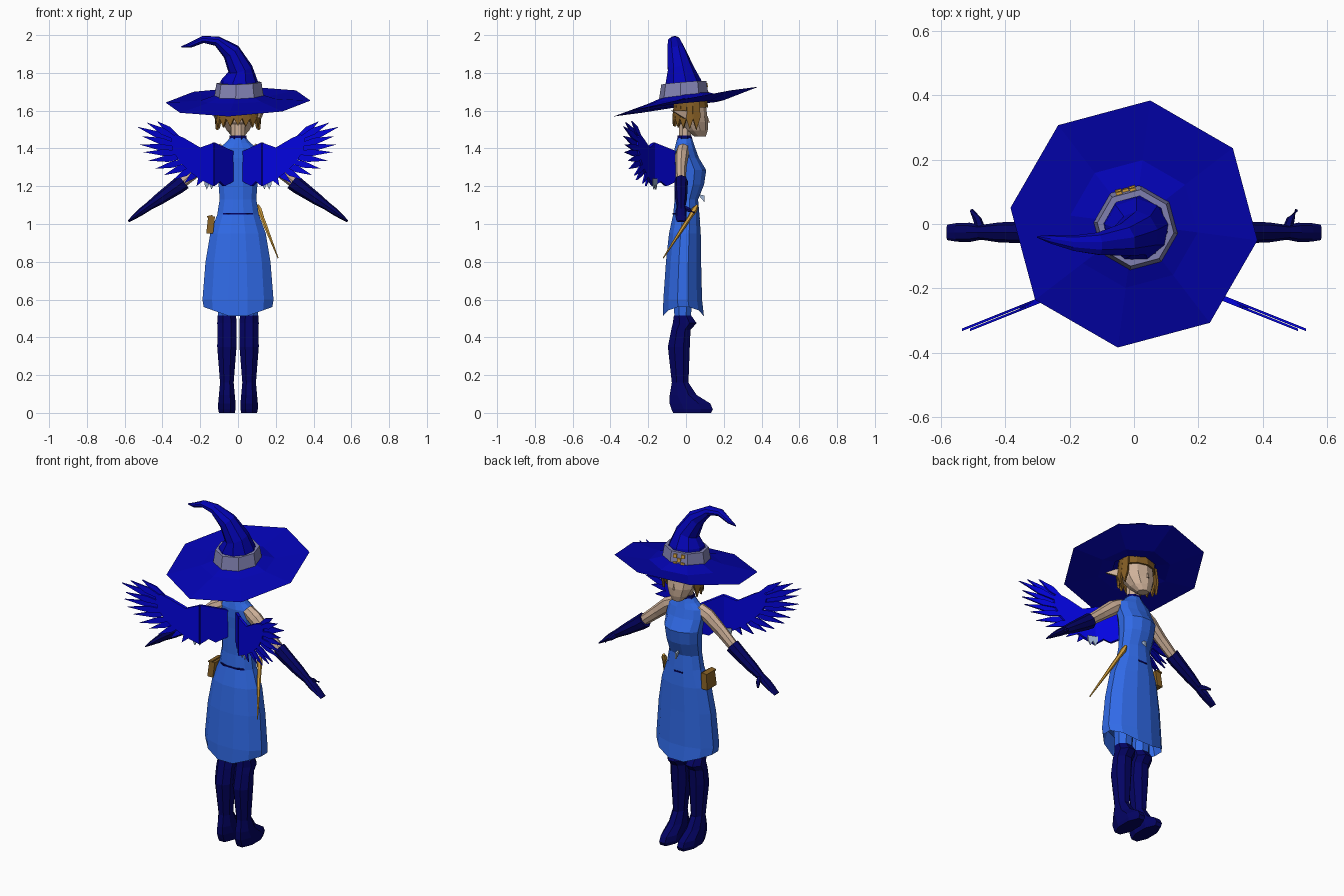
import bpy, bmesh, math
from mathutils import Vector as V

def mat(name, r, g, b):
    m = bpy.data.materials.new(name)
    m.diffuse_color = (r, g, b, 1)
    return m

HAT = mat("royal_blue", .001, .001, .46)
WING = mat("bright_blue", .001, .001, .74)
DRESS = mat("sky_blue", .03, .145, .80)
NAVY = mat("navy", .001, .001, .125)
SKIN = mat("skin", .62, .44, .32)
HAIR = mat("hair_brown", .23, .11, .018)
BAND = mat("grey_lilac", .23, .23, .46)
GOLD = mat("gold", .64, .34, .045)
LEATHER = mat("leather", .25, .125, .02)
PALE = mat("pale_blue", .35, .46, .66)

def finish(name, bm, material):
    bmesh.ops.recalc_face_normals(bm, faces=bm.faces)
    me = bpy.data.meshes.new(name)
    bm.to_mesh(me)
    bm.free()
    me.materials.append(material)
    ob = bpy.data.objects.new(name, me)
    bpy.context.collection.objects.link(ob)
    return ob

def loft(name, rings, material, bm=None, caps=True, closed=False):
    """Skin a list of point rings; closed joins last ring to first."""
    own = bm is None
    bm = bm or bmesh.new()
    vs = [[bm.verts.new(p) for p in r] for r in rings]
    n = len(vs[0])
    pairs = list(zip(vs, vs[1:])) + ([(vs[-1], vs[0])] if closed else [])
    for a, b in pairs:
        for i in range(n):
            j = (i + 1) % n
            bm.faces.new((a[i], a[j], b[j], b[i]))
    if caps and not closed:
        bm.faces.new(vs[0])
        bm.faces.new(vs[-1])
    if own:
        return finish(name, bm, material)

def oval(z, xc, rx, yb, yf, n=12, lift=0):
    """Horizontal ring with exact extents; lift raises the sides."""
    out = []
    ks = 1 / math.cos(math.pi / n)
    ky = ks if n % 4 == 0 else 1
    for i in range(n):
        a = 2 * math.pi * (i + .5) / n
        out.append(V((xc + rx * ks * math.cos(a), (yb + yf) / 2 + (yf - yb) / 2 * ky * math.sin(a),
                      z + lift * abs(math.cos(a)))))
    return out

def tube(name, path, material, n=8):
    """path: (x, y, z, radius_y, radius_other)."""
    pts = [V(p[:3]) for p in path]
    rings = []
    for i, p in enumerate(path):
        d = (pts[min(i + 1, len(pts) - 1)] - pts[max(i - 1, 0)]).normalized()
        a = V((0, 1, 0)) if abs(d.y) < .8 else V((1, 0, 0))
        a = (a - d * a.dot(d)).normalized()
        b = d.cross(a)
        rings.append([pts[i] + a * p[3] * math.cos(2 * math.pi * k / n)
                      + b * p[4] * math.sin(2 * math.pi * k / n) for k in range(n)])
    return loft(name, rings, material)

def prism(bm, pts, off):
    """Thin plate: polygon pts thickened by off."""
    off = V(off)
    loft("", [[V(p) - off for p in pts], [V(p) + off for p in pts]], None, bm)

# ---- Hat brim: eight-sided, dished, tilted up towards the face
def brim(r, z, ty, tx=.035):
    out = []
    for i in range(8):
        a = math.radians(82.5 + 45 * i)
        x, y = r * math.cos(a), r * math.sin(a)
        out.append(V((x, y, z + ty * y + tx * x)))
    return out

loft("hat_brim", [brim(.387, 1.648, .2, .04), brim(.2, 1.658, .1), brim(.12, 1.685, .1),
                  brim(.12, 1.648, .08), brim(.2, 1.634, .1)], HAT, closed=True)

# ---- Hat cone, bent over to one side
tube("hat_cone", [(.005, -.015, 1.67, .115, .115), (.008, -.017, 1.755, .097, .10),
                  (.012, -.03, 1.82, .072, .066), (-.035, -.05, 1.91, .052, .05),
                  (-.11, -.062, 1.968, .036, .027), (-.185, -.06, 1.977, .025, .019),
                  (-.255, -.048, 1.946, .014, .014), (-.30, -.04, 1.937, .003, .004)], HAT, 9)

# ---- Hat band with studs
def shift(ring):
    return [p + V((.005, -.012, 0)) for p in ring]
loft("hat_band", [shift(brim(.118, 1.66, .1)), shift(brim(.134, 1.662, .1)),
                  shift(brim(.12, 1.748, .08)), shift(brim(.10, 1.748, .08))],
     BAND, closed=True)
bm = bmesh.new()
ang = math.radians(105)
out, side = V((math.cos(ang), math.sin(ang), 0)), V((-math.sin(ang), math.cos(ang), 0))
up = V((0, 0, 1)) - out * .16
for u, w in ((0, 0), (-.022, .022), (.022, .022), (-.022, -.022), (.022, -.022)):
    c = V((.005, -.012, 1.714)) + out * .122 + side * u + up * w
    prism(bm, [c + side * a * .01 + up * b * .01 for a, b in ((1, 1), (-1, 1), (-1, -1), (1, -1))],
          out * .004)
finish("band_studs", bm, GOLD)

# ---- Head, neck, hair
loft("head", [oval(1.463, 0, .03, .045, .105, 10), oval(1.495, 0, .06, 0, .115, 10),
              oval(1.54, 0, .082, -.04, .118, 10), oval(1.575, 0, .088, -.048, .112, 10),
              oval(1.67, 0, .086, -.05, .10, 10)], SKIN)
loft("nose", [[V((-.012, .108, 1.535)), V((.012, .108, 1.535)), V((0, .10, 1.585))],
              [V((-.002, .126, 1.538)), V((.002, .126, 1.538)), V((0, .115, 1.57))]], SKIN)
loft("neck", [oval(1.42, 0, .038, -.037, .023, 8), oval(1.53, 0, .038, -.037, .028, 8)], SKIN)
loft("collar", [oval(1.44, 0, .046, -.047, .032, 8), oval(1.468, 0, .044, -.044, .03, 8)], NAVY)
loft("hair_cap", [oval(1.618, 0, .1, -.058, .117, 10), oval(1.675, 0, .1, -.06, .11, 10)], HAIR)
bm = bmesh.new()
for k in range(11):  # pointed locks round the back and sides
    a0 = math.radians(165 + k * 21)
    mid = abs(k - 5) / 5
    def at(a, r, z):
        return V((r * math.cos(a), .03 + .83 * r * math.sin(a), z))
    tip = 1.52 - .022 * mid
    h = math.radians(12)
    prism(bm, [at(a0 - h, .105, 1.66), at(a0 + h, .105, 1.66), at(a0 + h * 1.05, .118, 1.565),
               at(a0, .113, tip), at(a0 - h * 1.05, .118, 1.565)],
          V((math.cos(a0), math.sin(a0), 0)) * .006)
finish("hair_locks", bm, HAIR)

# ---- Dress with dipping hem
loft("dress", [oval(.60, 0, .165, -.10, .065, lift=.03), oval(.495, 0, .182, -.122, .095, lift=.068),
               oval(.60, 0, .188, -.12, .085), oval(.80, 0, .172, -.106, .08),
               oval(.95, 0, .147, -.09, .078), oval(1.05, 0, .11, -.068, .071),
               oval(1.13, 0, .097, -.06, .064), oval(1.21, 0, .103, -.06, .096),
               oval(1.285, 0, .11, -.06, .107), oval(1.35, 0, .113, -.062, .068),
               oval(1.40, 0, .103, -.06, .05), oval(1.43, 0, .065, -.053, .04),
               oval(1.455, 0, .044, -.046, .032)], DRESS)
for name, ys, z, w in (("back_seam", -.071, 1.06, .08), ("front_seam", .075, 1.035, .045)):
    bm = bmesh.new()
    s = 1 if ys > 0 else -1
    prism(bm, [(-w, ys - s * .018, z - .005), (w, ys - s * .018, z - .005), (w * .6, ys, z - .005),
               (-w * .6, ys, z - .005)], (0, 0, .004))
    finish(name, bm, NAVY)
bm = bmesh.new()
prism(bm, [(0, .06, 1.16), (0, .098, 1.15), (0, .098, 1.115), (0, .085, 1.13)], (.005, 0, 0))
finish("front_tie", bm, PALE)

# ---- Pouch and wand at the hips
bm = bmesh.new()
prism(bm, [(-.14, -.045, 1.04), (-.14, .035, 1.04), (-.15, .04, .95), (-.15, -.05, .95)],
      (.018, 0, 0))
finish("pouch", bm, LEATHER)
bm = bmesh.new()
prism(bm, [(-.135, -.05, 1.044), (-.135, .04, 1.044), (-.163, .04, 1.038), (-.163, -.05, 1.038)],
      (0, 0, .004))
finish("pouch_lid", bm, LEATHER)
tube("wand", [(.105, .06, 1.10, .007, .007), (.112, .045, 1.075, .016, .016),
              (.128, .02, 1.035, .011, .011), (.145, -.01, .99, .011, .011),
              (.212, -.12, .82, .003, .003)], GOLD, 6)

# ---- Paired parts
def wing_pt(s, x, z, dy=0):
    return V((s * x, -.12 - .4 * x + dy, z))

TIPS = ((.43, 1.545), (.485, 1.538), (.535, 1.515), (.51, 1.465), (.52, 1.42), (.50, 1.38),
        (.475, 1.335), (.438, 1.292), (.393, 1.258), (.345, 1.232), (.285, 1.215), (.22, 1.2))

for s, tag in ((1, "right"), (-1, "left")):
    # boot and legging
    x = .059 * s
    loft(tag + "_boot", [oval(z, x, rx, yb, yf, 8) for z, rx, yb, yf in (
        (0, .042, -.068, .132), (.02, .046, -.077, .142), (.05, .046, -.087, .128),
        (.095, .042, -.086, .056), (.16, .036, -.075, .013), (.35, .051, -.096, .02),
        (.44, .05, -.078, .024), (.475, .051, -.07, .056), (.515, .049, -.064, .028))], NAVY)
    loft(tag + "_legging", [oval(.50, x, .047, -.06, .025, 8), oval(.62, x, .05, -.07, .035, 8)], DRESS)
    # arm, glove, thumb
    tube(tag + "_arm", [(.075 * s, -.015, 1.395, .034, .036), (.13 * s, -.022, 1.362, .036, .042),
                        (.21 * s, -.027, 1.295, .029, .036), (.31 * s, -.027, 1.21, .026, .03)], SKIN, 8)
    tube(tag + "_glove", [(.288 * s, -.026, 1.225, .036, .044), (.32 * s, -.026, 1.2, .035, .042),
                          (.42 * s, -.026, 1.13, .031, .031), (.475 * s, -.026, 1.092, .023, .022),
                          (.51 * s, -.026, 1.067, .03, .02), (.55 * s, -.026, 1.037, .029, .013),
                          (.58 * s, -.026, 1.014, .024, .005)], NAVY, 8)
    tube(tag + "_thumb", [(.475 * s, -.02, 1.09, .016, .016), (.487 * s, .015, 1.075, .013, .013),
                          (.505 * s, .043, 1.06, .006, .006)], NAVY, 6)
    # ear
    bm = bmesh.new()
    prism(bm, [(.085 * s, .03, 1.595), (.088 * s, .03, 1.54), (.118 * s, -.01, 1.56),
               (.135 * s, -.075, 1.60), (.118 * s, -.01, 1.6)], (.006 * s, .004, 0))
    finish(tag + "_ear", bm, SKIN)
    # wing: root panel, covert plate and fan of feathers
    bm = bmesh.new()
    prism(bm, [V((.03 * s, -.055, 1.385)), V((.13 * s, -.172, 1.432)), V((.13 * s, -.172, 1.20)),
               V((.10 * s, -.137, 1.225)), V((.075 * s, -.107, 1.2)), V((.03 * s, -.055, 1.225))],
          (.006 * s, .005, 0))
    plate = ((.13, 1.43), (.2, 1.405), (.285, 1.455), (.33, 1.475), (.355, 1.455), (.345, 1.39),
             (.31, 1.33), (.26, 1.28), (.2, 1.235), (.13, 1.2))
    prism(bm, [wing_pt(s, *p) for p in plate], (0, .009, 0))
    for i, (tx, tz) in enumerate(TIPS):
        f = i / (len(TIPS) - 1)
        bx, bz = .27 - .12 * f, 1.425 - .11 * f
        d = V((tx - bx, tz - bz)).normalized()
        w = .018
        mx, mz = bx + (tx - bx) * .62, bz + (tz - bz) * .62
        dy = .005 * (-1) ** i
        prism(bm, [wing_pt(s, bx, bz, dy), wing_pt(s, mx - d.y * w, mz + d.x * w, dy),
                   wing_pt(s, tx, tz, dy), wing_pt(s, mx + d.y * w, mz - d.x * w, dy)], (0, .004, 0))
    finish(tag + "_wing", bm, WING)
    # pale under-feathers
    bm = bmesh.new()
    for x0 in (.14, .165):
        prism(bm, [wing_pt(s, x0 - .014, 1.24, .016), wing_pt(s, x0 + .014, 1.24, .016),
                   wing_pt(s, x0 + .012, 1.21, .016), wing_pt(s, x0, 1.182, .016),
                   wing_pt(s, x0 - .012, 1.21, .016)], (0, .003, 0))
    finish(tag + "_under_feathers", bm, PALE)
